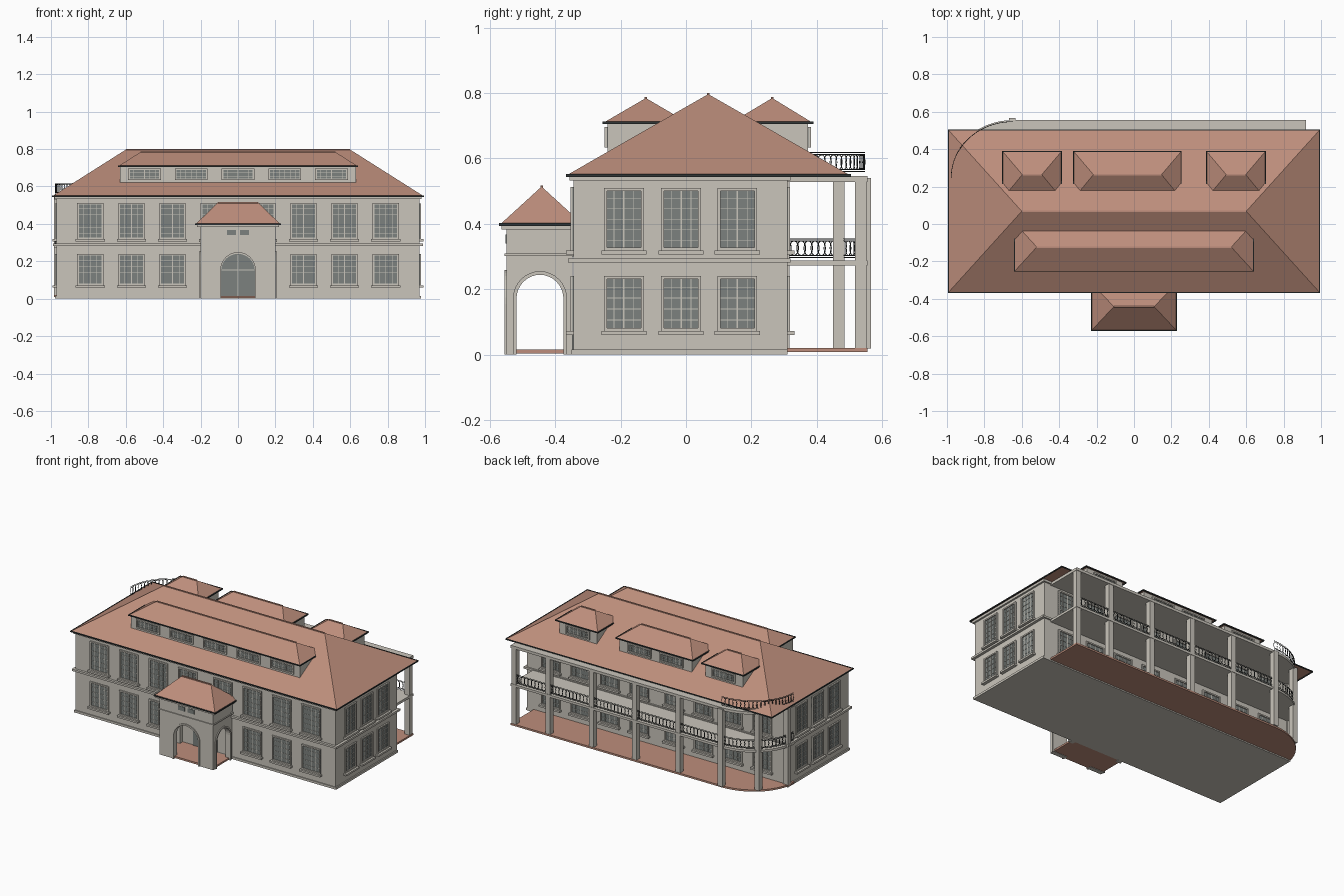
import bpy, bmesh
from math import sin, cos, pi, hypot
from mathutils import Matrix, Vector

cube = bpy.data.objects.get("Cube")
if cube:
    bpy.data.objects.remove(cube, do_unlink=True)


def material(name, rgb):
    m = bpy.data.materials.new(name)
    m.use_nodes = True
    m.diffuse_color = (*rgb, 1)
    m.node_tree.nodes["Principled BSDF"].inputs["Base Color"].default_value = (*rgb, 1)
    return m


WALL = material("pale stone", (0.59, 0.56, 0.50))
TILE = material("terracotta", (0.51, 0.27, 0.20))
GLASS = material("grey glass", (0.20, 0.22, 0.21))
IRON = material("dark iron", (0.03, 0.035, 0.035))


def add_object(name, mesh, loc=(0, 0, 0), turn=0):
    ob = bpy.data.objects.new(name, mesh)
    ob.location = loc
    ob.rotation_euler.z = turn
    bpy.context.collection.objects.link(ob)
    return ob


def finish(name, bm, *mats):
    bmesh.ops.recalc_face_normals(bm, faces=bm.faces)
    mesh = bpy.data.meshes.new(name)
    bm.to_mesh(mesh)
    bm.free()
    for m in mats:
        mesh.materials.append(m)
    return mesh


def cuboid(bm, x0, x1, y0, y1, z0, z1, index=0):
    mat = Matrix.Translation(((x0 + x1) / 2, (y0 + y1) / 2, (z0 + z1) / 2)) @ \
        Matrix.Diagonal((x1 - x0, y1 - y0, z1 - z0, 1))
    made = bmesh.ops.create_cube(bm, size=1, matrix=mat)
    for f in {f for v in made["verts"] for f in v.link_faces}:
        f.material_index = index


def box(name, x0, x1, y0, y1, z0, z1, mat=WALL):
    bm = bmesh.new()
    cuboid(bm, x0, x1, y0, y1, z0, z1)
    return add_object(name, finish(name, bm, mat))


def prism(name, points, push, mat, loc=(0, 0, 0), turn=0):
    """Extrude a closed outline of 3D points along push."""
    bm = bmesh.new()
    face = bm.faces.new([bm.verts.new(p) for p in points])
    made = bmesh.ops.extrude_face_region(bm, geom=[face], use_keep_orig=True)
    verts = [g for g in made["geom"] if isinstance(g, bmesh.types.BMVert)]
    bmesh.ops.translate(bm, verts=verts, vec=push)
    return add_object(name, finish(name, bm, mat), loc, turn)


def hip_roof(name, x0, x1, y0, y1, z0, z1, rx0, rx1, ry):
    bm = bmesh.new()
    a, b, c, d = [bm.verts.new(p) for p in
                  ((x0, y0, z0), (x1, y0, z0), (x1, y1, z0), (x0, y1, z0))]
    e, f = bm.verts.new((rx0, ry, z1)), bm.verts.new((rx1, ry, z1))
    for face in ((a, b, f, e), (b, c, f), (c, d, e, f), (d, a, e), (d, c, b, a)):
        bm.faces.new(face)
    add_object(name, finish(name, bm, TILE))
    # dark gutter round the eaves and a ridge tile
    bm = bmesh.new()
    t = 0.005
    for u0, u1, v0, v1 in ((x0 - t, x1 + t, y0 - t, y0), (x0 - t, x1 + t, y1, y1 + t),
                           (x0 - t, x0, y0, y1), (x1, x1 + t, y0, y1)):
        cuboid(bm, u0, u1, v0, v1, z0 - 0.006, z0 + 0.002)
    add_object(name + "_gutter", finish(name + "_gutter", bm, IRON))
    box(name + "_ridge_tile", rx0, rx1, ry - 0.004, ry + 0.004, z1 - 0.006, z1 + 0.003, TILE)


def window_mesh(name, w, h, cols, rows, sill=True):
    """Window facing -y with its origin at the bottom centre."""
    bm = bmesh.new()
    r, t = w / 2, 0.009
    cuboid(bm, -r, r, -0.002, 0.002, 0, h, 1)
    for x0, x1, z0, z1 in ((-r, t - r, 0, h), (r - t, r, 0, h), (-r, r, 0, t), (-r, r, h - t, h)):
        cuboid(bm, x0, x1, -0.009, 0.002, z0, z1)
    for i in range(1, cols):
        x = -r + w * i / cols
        b = 0.0022 if i * 2 == cols else 0.001
        cuboid(bm, x - b, x + b, -0.004, 0, 0, h)
    for i in range(1, rows):
        z = h * i / rows
        cuboid(bm, -r, r, -0.004, 0, z - 0.001, z + 0.001)
    if sill:
        cuboid(bm, -r - 0.008, r + 0.008, -0.022, 0, -0.012, 0)
    return finish(name, bm, WALL, GLASS)


# main house
FRONT, BACK, SIDE = -0.345, 0.31, 0.97
box("house_walls", -SIDE, SIDE, FRONT, BACK, 0, 0.55)
box("plinth", -SIDE - 0.008, SIDE + 0.008, FRONT - 0.006, BACK, 0, 0.015)
box("string_course", -SIDE - 0.018, SIDE + 0.018, FRONT - 0.016, BACK + 0.01, 0.281, 0.294)
box("top_cornice", -SIDE - 0.012, SIDE + 0.012, FRONT - 0.012, BACK + 0.01, 0.533, 0.548)
hip_roof("main_roof", -0.99, 0.99, -0.363, 0.5, 0.55, 0.797, -0.6, 0.6, 0.068)

# windows on every side
tall = window_mesh("tall_window", 0.14, 0.195, 4, 6)
short = window_mesh("short_window", 0.14, 0.168, 4, 5)
side_tall = window_mesh("side_tall_window", 0.122, 0.192, 4, 6)
side_short = window_mesh("side_short_window", 0.122, 0.168, 4, 5)
for x in [s * c for s in (-1, 1) for c in (0.13, 0.35, 0.57, 0.79)]:
    add_object("front_upper_window", tall, (x, FRONT, 0.318))
    add_object("back_upper_window", tall, (x, BACK, 0.318), pi)
    add_object("back_lower_window", short, (x, BACK, 0.072), pi)
    if abs(x) > 0.2:
        add_object("front_lower_window", short, (x, FRONT, 0.072))
for y in (-0.19, -0.015, 0.157):
    for s in (-1, 1):
        add_object("side_upper_window", side_tall, (s * SIDE, y, 0.318), s * pi / 2)
        add_object("side_lower_window", side_short, (s * SIDE, y, 0.072), s * pi / 2)

# dormers
dormer_window = window_mesh("dormer_window", 0.175, 0.062, 6, 3, False)
box("front_dormer_walls", -0.63, 0.63, -0.24, -0.05, 0.6, 0.71)
hip_roof("front_dormer_roof", -0.636, 0.636, -0.25, 0.004, 0.711, 0.785, -0.52, 0.52, -0.123)
for i in range(-2, 3):
    add_object("front_dormer_window", dormer_window, (i * 0.25, -0.24, 0.634))
for x0, x1, spots in ((-0.7, -0.39, [-0.545]), (-0.32, 0.25, [-0.155, 0.085]), (0.39, 0.7, [0.545])):
    box("back_dormer_walls", x0 + 0.015, x1 - 0.015, 0.18, 0.373, 0.6, 0.71)
    hip_roof("back_dormer_roof", x0, x1, 0.14, 0.385, 0.711, 0.785, x0 + 0.103, x1 - 0.103, 0.264)
    for x in spots:
        add_object("back_dormer_window", dormer_window, (x, 0.373, 0.634), pi)


# entrance porch with arched openings
def arch(r, spring, rise, base=0.0, steps=16):
    curve = [(r * cos(pi * i / steps), 0, spring + rise * sin(pi * i / steps)) for i in range(steps + 1)]
    return [(r, 0, base)] + curve + [(-r, 0, base)]


def arched_wall(name, half, top, r, spring, rise, loc, turn):
    outline = [(-half, 0, 0), (-half, 0, top), (half, 0, top), (half, 0, 0)]
    prism(name, outline + arch(r, spring, rise), (0, 0.03, 0), WALL, loc, turn)
    trim = arch(r + 0.011, spring, rise + 0.011) + arch(r, spring, rise)[::-1]
    prism(name + "_trim", trim, (0, 0.006, 0), WALL, (loc[0] + 0.006 * sin(turn),
          loc[1] - 0.006 * cos(turn), loc[2]), turn)


arched_wall("porch_front", 0.2, 0.385, 0.092, 0.155, 0.092, (0, -0.55, 0), 0)
for s in (-1, 1):
    arched_wall("porch_side", 0.1, 0.385, 0.072, 0.17, 0.074, (s * 0.2, -0.447, 0), s * pi / 2)
    box("porch_vent", s * 0.035 - 0.024, s * 0.035 + 0.024, -0.553, -0.549, 0.34, 0.368, GLASS)
box("porch_floor", -0.195, 0.195, -0.545, FRONT, 0.003, 0.015, TILE)
box("porch_ceiling", -0.19, 0.19, -0.54, FRONT, 0.30, 0.38)
box("porch_string_course", -0.205, 0.205, -0.556, FRONT, 0.302, 0.309)
box("porch_cornice", -0.22, 0.22, -0.565, FRONT, 0.383, 0.398)
hip_roof("porch_roof", -0.225, 0.225, -0.567, -0.317, 0.4, 0.514, -0.108, 0.108, -0.442)
prism("entrance_door", arch(0.09, 0.15, 0.09, 0.015), (0, 0.012, 0), GLASS, (0, FRONT - 0.006, 0))
box("door_mullion", -0.003, 0.003, FRONT - 0.01, FRONT, 0.015, 0.238)
box("door_transom", -0.088, 0.088, FRONT - 0.01, FRONT, 0.15, 0.156)

# rear veranda: straight edge, then a quarter round at one corner
CX, CY, EAST = -0.65, 0.25, 0.92


def corner(inset, n):
    return [(CX - (0.335 - inset) * sin(pi / 2 * i / n), CY + (0.305 - inset) * cos(pi / 2 * i / n))
            for i in range(n + 1)]


def slab(name, z0, z1, mat):
    outline = [(-0.9, CY), (-0.9, 0.3), (EAST, 0.3), (EAST, CY + 0.305)] + corner(0, 20)
    prism(name, [(x, y, z0) for x, y in outline], (0, 0, z1 - z0), mat)


slab("veranda_floor", 0.008, 0.02, TILE)
slab("balcony_floor", 0.272, 0.288, WALL)
slab("veranda_ceiling", 0.528, 0.546, WALL)

spots = [(x, 0.535) for x in (0.9, 0.645, 0.32, 0, -0.325)]
for x, y in spots + [(CX, 0.548), (-0.868, 0.468), (-0.965, 0.3)]:
    box("veranda_column", x - 0.0175, x + 0.0175, y - 0.0175, y + 0.0175, 0.018, 0.54)


# iron railings of overlapping rings between two rails
def railing(name, path, z0, z1):
    cu = bpy.data.curves.new(name, "CURVE")
    cu.dimensions = "3D"
    cu.bevel_depth = 0.0016
    cu.bevel_resolution = 0

    def line(points, closed=False):
        sp = cu.splines.new("POLY")
        sp.points.add(len(points) - 1)
        for p, co in zip(sp.points, points):
            p.co = (*co, 1)
        sp.use_cyclic_u = closed

    for z in (z0, z0 + 0.006, z1 - 0.006, z1):
        line([(x, y, z) for x, y in path])
    mid, high = (z0 + z1) / 2, (z1 - z0) / 2 - 0.006
    for (xa, ya), (xb, yb) in zip(path, path[1:]):
        d = Vector((xb - xa, yb - ya)).normalized() * hypot(xb - xa, yb - ya) * 0.62
        line([((xa + xb) / 2 + d.x * cos(t), (ya + yb) / 2 + d.y * cos(t), mid + high * sin(t))
              for t in [2 * pi * i / 14 for i in range(14)]], True)
    cu.materials.append(IRON)
    ob = add_object(name, cu)
    bpy.ops.object.select_all(action="DESELECT")
    ob.select_set(True)
    bpy.context.view_layer.objects.active = ob
    bpy.ops.object.convert(target="MESH")


bend = corner(0.008, 20)
straight = [(EAST - 0.02 + (CX - EAST + 0.02) * i / 60, bend[0][1]) for i in range(60)]
railing("balcony_railing", straight + bend, 0.297, 0.354)
railing("roof_terrace_railing", bend, 0.56, 0.618)
